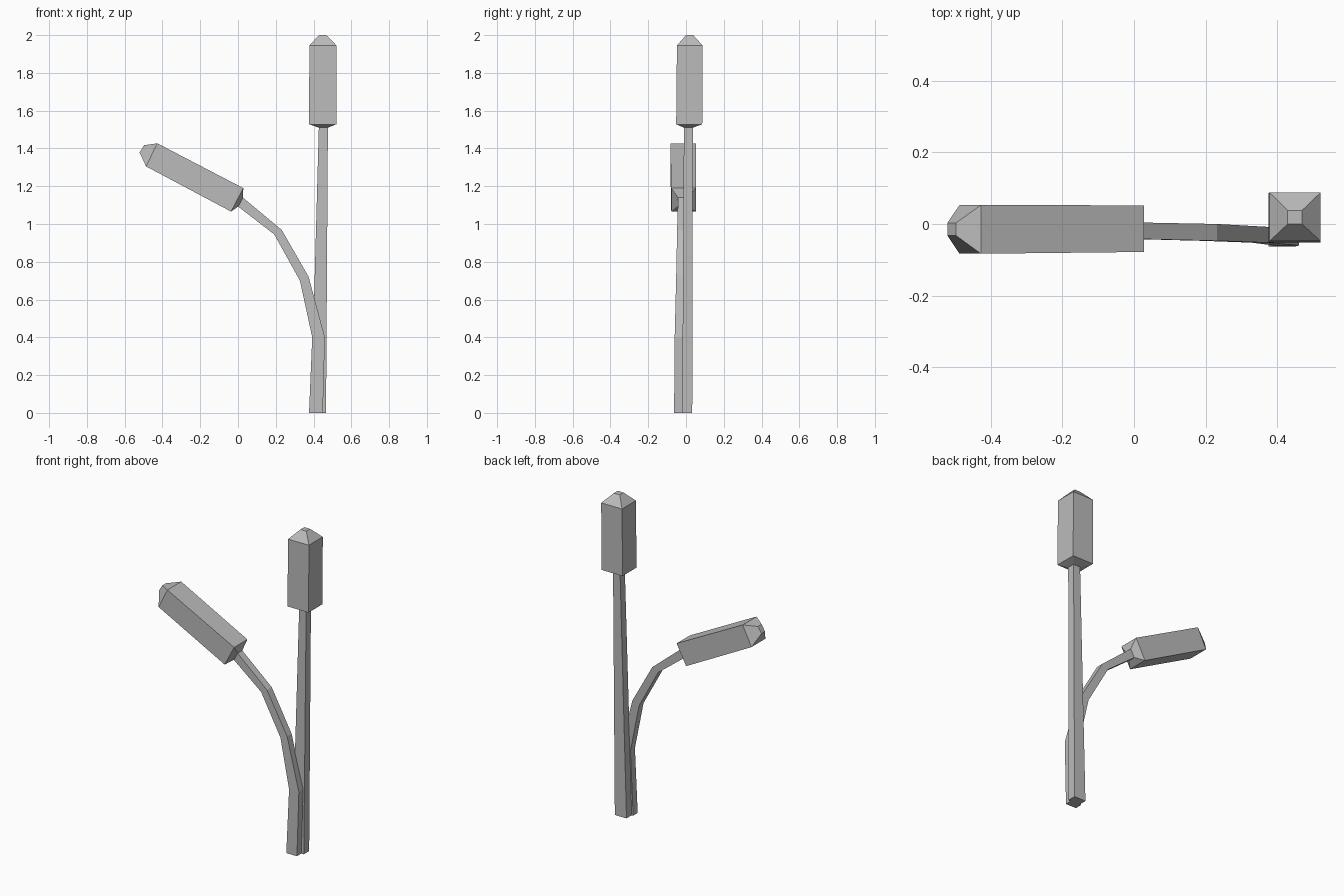
import bpy, bmesh

grey = bpy.data.materials.new("plain grey")
grey.diffuse_color = (0.5, 0.5, 0.5, 1)


def loft(name, rings):
    """Four-sided tube; ring = (x, z of left side), (x, z of right side), (y front, y back)."""
    bm = bmesh.new()
    loops = []
    for (xl, zl), (xr, zr), (yf, yb) in rings:
        corners = ((xl, yf, zl), (xr, yf, zr), (xr, yb, zr), (xl, yb, zl))
        loops.append([bm.verts.new(c) for c in corners])
    for a, b in zip(loops, loops[1:]):
        for i in range(4):
            j = (i + 1) % 4
            bm.faces.new((a[i], a[j], b[j], b[i]))
    bm.faces.new(loops[0][::-1])
    bm.faces.new(loops[-1])
    bmesh.ops.recalc_face_normals(bm, faces=bm.faces)
    me = bpy.data.meshes.new(name)
    bm.to_mesh(me)
    bm.free()
    me.materials.append(grey)
    ob = bpy.data.objects.new(name, me)
    bpy.context.collection.objects.link(ob)
    return ob


# Upright reed: tapering stem and seed head
loft("upright_stem", [
    ((0.386, 0), (0.466, 0), (-0.02, 0.033)),
    ((0.428, 1.515), (0.476, 1.515), (-0.011, 0.036)),
])
loft("upright_head", [
    ((0.428, 1.51), (0.476, 1.51), (-0.011, 0.036)),
    ((0.376, 1.528), (0.521, 1.528), (-0.052, 0.086)),
    ((0.378, 1.945), (0.521, 1.945), (-0.048, 0.088)),
    ((0.429, 2.0), (0.469, 2.0), (0.0, 0.038)),
])

# Drooping reed: bent stem and tilted seed head
loft("bent_stem", [
    ((0.376, 0), (0.449, 0), (-0.063, -0.018)),
    ((0.393, 0.40), (0.46, 0.40), (-0.06, -0.016)),
    ((0.328, 0.70), (0.374, 0.72), (-0.052, -0.008)),
    ((0.192, 0.945), (0.232, 0.968), (-0.047, 0.0)),
    ((0.0, 1.093), (0.026, 1.14), (-0.042, 0.004)),
])
loft("bent_head", [
    ((0.002, 1.093), (0.027, 1.14), (-0.042, 0.004)),
    ((-0.037, 1.066), (0.028, 1.19), (-0.078, 0.052)),
    ((-0.487, 1.305), (-0.427, 1.427), (-0.083, 0.053)),
    ((-0.521, 1.379), (-0.497, 1.417), (-0.032, 0.003)),
])
